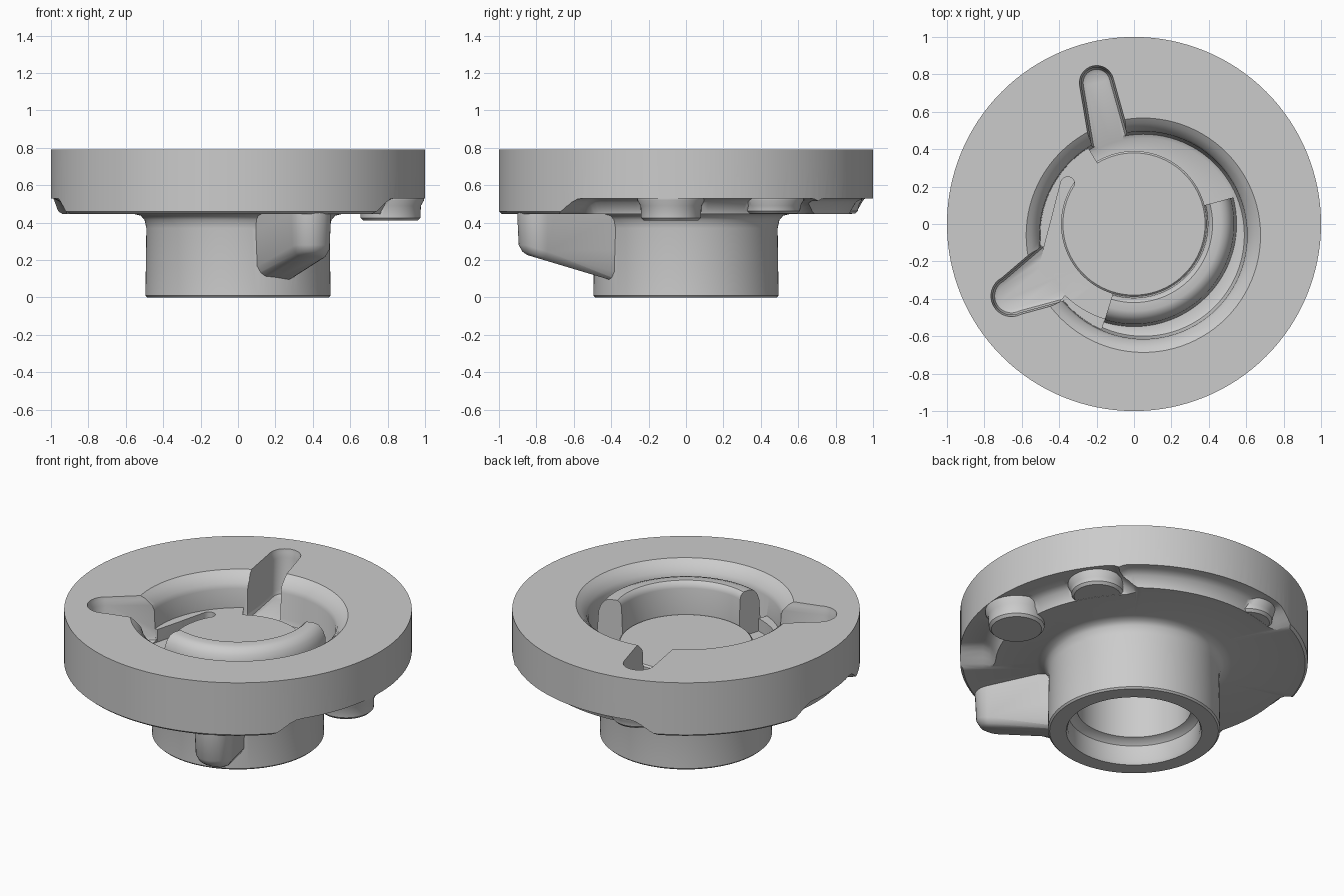
import bpy, bmesh, math
from mathutils import Vector

cube = bpy.data.objects.get("Cube")
if cube:
    bpy.data.objects.remove(cube, do_unlink=True)

grey = bpy.data.materials.new("plain_grey")
grey.use_nodes = True
grey.diffuse_color = (0.6, 0.6, 0.6, 1)
grey.node_tree.nodes["Principled BSDF"].inputs["Base Color"].default_value = (0.6, 0.6, 0.6, 1)


def finish(name, bm):
    bmesh.ops.remove_doubles(bm, verts=bm.verts, dist=1e-5)
    bmesh.ops.dissolve_degenerate(bm, edges=bm.edges, dist=1e-5)
    bmesh.ops.recalc_face_normals(bm, faces=bm.faces)
    mesh = bpy.data.meshes.new(name)
    bm.to_mesh(mesh)
    bm.free()
    mesh.materials.append(grey)
    ob = bpy.data.objects.new(name, mesh)
    bpy.context.collection.objects.link(ob)
    return ob


def lathe(name, profile, start=0, end=360, steps=96, centre=(0, 0), fade=0):
    """Revolve a closed (radius, height) outline; fade lowers an arc's ends to its base."""
    full = end - start == 360
    base = min(z for r, z in profile)
    bm = bmesh.new()
    rings = []
    for i in range(steps if full else steps + 1):
        deg = start + (end - start) * i / steps
        a = math.radians(deg)
        t = min(1, (deg - start) / fade, (end - deg) / fade) if fade else 1
        t = 0.15 + 0.85 * t * t * (3 - 2 * t)
        rings.append([bm.verts.new((centre[0] + r * math.cos(a), centre[1] + r * math.sin(a),
                                    base + (z - base) * t)) for r, z in profile])
    pairs = list(zip(rings, rings[1:]))
    if full:
        pairs.append((rings[-1], rings[0]))
    else:
        bm.faces.new(rings[0])
        bm.faces.new(rings[-1])
    n = len(profile)
    for a, b in pairs:
        for j in range(n):
            k = (j + 1) % n
            if profile[j][0] == 0 and profile[k][0] == 0:
                continue
            bm.faces.new((a[j], a[k], b[k], b[j]))
    return finish(name, bm)


def capsule(name, p, q, rp, rq, levels, steps=16):
    """Upright rounded bar from p to q, stacked from (height, growth) levels."""
    p, q = Vector(p), Vector(q)
    d = (q - p).normalized()
    side = Vector((-d.y, d.x))
    bm = bmesh.new()
    rings = []
    for z, grow in levels:
        ring = []
        for c, r, s in ((p, rp, -1), (q, rq, 1)):
            for i in range(steps + 1):
                t = math.pi * i / steps
                v = c + (r + grow) * s * (d * math.sin(t) - side * math.cos(t))
                ring.append(bm.verts.new((v.x, v.y, z)))
        rings.append(ring)
    bm.faces.new(rings[0])
    bm.faces.new(rings[-1])
    n = len(rings[0])
    for a, b in zip(rings, rings[1:]):
        for j in range(n):
            bm.faces.new((a[j], a[(j + 1) % n], b[(j + 1) % n], b[j]))
    return finish(name, bm)


def combine(tool, operation):
    mod = body.modifiers.new(operation, 'BOOLEAN')
    mod.operation = operation
    mod.solver = 'EXACT'
    mod.object = tool
    bpy.context.view_layer.objects.active = body
    bpy.ops.object.modifier_apply(modifier=mod.name)
    bpy.data.objects.remove(tool, do_unlink=True)


def add(tool):
    combine(tool, 'UNION')


def cut(tool):
    combine(tool, 'DIFFERENCE')


# Flange and neck
body = lathe("flanged_housing", [(0, 0), (0.485, 0), (0.495, 0.01), (0.49, 0.37), (0.5, 0.415),
                                 (0.52, 0.437), (0.56, 0.447), (0.985, 0.447), (1, 0.46),
                                 (1, 0.79), (0, 0.79)], steps=128)

# Rim notches on the underside, with ramped ends
for start, end, inner in ((-46, 54, 0.79), (36, 118, 0.87), (160, 207, 0.91)):
    cut(lathe("rim_notch", [(inner, 0.42), (inner + 0.01, 0.46), (inner + 0.04, 0.51),
                            (inner + 0.08, 0.53), (1.1, 0.53), (1.1, 0.42)],
              start, end, 48, fade=12))

# Round bosses under the rim, flared where they meet it
for x, y, r, z in ((0.815, -0.08, 0.16, 0.41), (0.66, 0.46, 0.15, 0.448),
                   (-0.2, 0.78, 0.14, 0.448)):
    add(lathe("rim_boss", [(0, z), (r - 0.015, z), (r, z + 0.015), (r + 0.003, 0.49),
                           (r + 0.02, 0.52), (r + 0.02, 0.56), (0, 0.56)],
              steps=48, centre=(x, y)))

# Side rib with a sloping lower face
rib = capsule("side_rib", (0.2, -0.42), (0.385, -0.79), 0.115, 0.105,
              [(0, -0.045), (0.015, -0.02), (0.05, 0), (0.5, 0.01)])
for v in rib.data.vertices:
    if v.co.z < 0.1:
        v.co.z += 0.23 - 0.3 * max(0, v.co.y + 0.86)
add(rib)

# Stepped bore from below
cut(lathe("bore", [(0, -0.1), (0.4, -0.1), (0.39, 0.0), (0.38, 0.02), (0.38, 0.12), (0.36, 0.14),
                   (0.33, 0.15), (0.33, 0.42), (0.3, 0.45), (0, 0.45)]))

# Offset recess in the top, and its two radial slots
cut(lathe("recess", [(0, 0.5), (0.52, 0.5), (0.54, 0.51), (0.55, 0.54), (0.555, 0.7),
                     (0.565, 0.73), (0.6, 0.77), (0.64, 0.8), (0.64, 0.9), (0, 0.9)],
          centre=(0.05, -0.06)))
levels = [(0.505, -0.03), (0.515, -0.01), (0.54, 0), (0.74, 0), (0.77, 0.007), (0.85, 0.02)]
cut(capsule("narrow_slot", (-0.2, 0.755), (-0.125, 0.42), 0.082, 0.1, levels))
cut(capsule("wide_slot", (-0.655, -0.385), (-0.4, -0.25), 0.1, 0.165, levels))

# Shelves around the recess, with a tapering channel along the plate
for start, end, inner in ((121, 194, 0.3), (226, 253, 0.53)):
    add(lathe("shelf", [(inner, 0.475), (0.6, 0.475), (0.6, 0.58), (inner, 0.58)],
              start, end, 24))
for p, q, rp, rq in (((-0.355, 0.215), (-0.395, 0.06), 0.037, 0.037),
                     ((-0.395, 0.06), (-0.41, -0.2), 0.037, 0.09)):
    cut(capsule("channel", p, q, rp, rq, [(0.5, 0), (0.7, 0)]))

# Centre plate and curved wall
add(lathe("centre_plate", [(0, 0.47), (0.39, 0.47), (0.39, 0.57), (0.38, 0.58), (0, 0.58)]))
add(lathe("curved_wall", [(0.385, 0.48), (0.395, 0.74), (0.402, 0.765), (0.42, 0.78), (0.465, 0.78),
                          (0.495, 0.77), (0.52, 0.74), (0.535, 0.7), (0.55, 0.48)],
          -107, 15, 48))

# Smooth shading with sharp edges kept
for ob in bpy.context.selected_objects:
    ob.select_set(False)
body.select_set(True)
bpy.context.view_layer.objects.active = body
bpy.ops.object.shade_smooth_by_angle(angle=math.radians(35))
